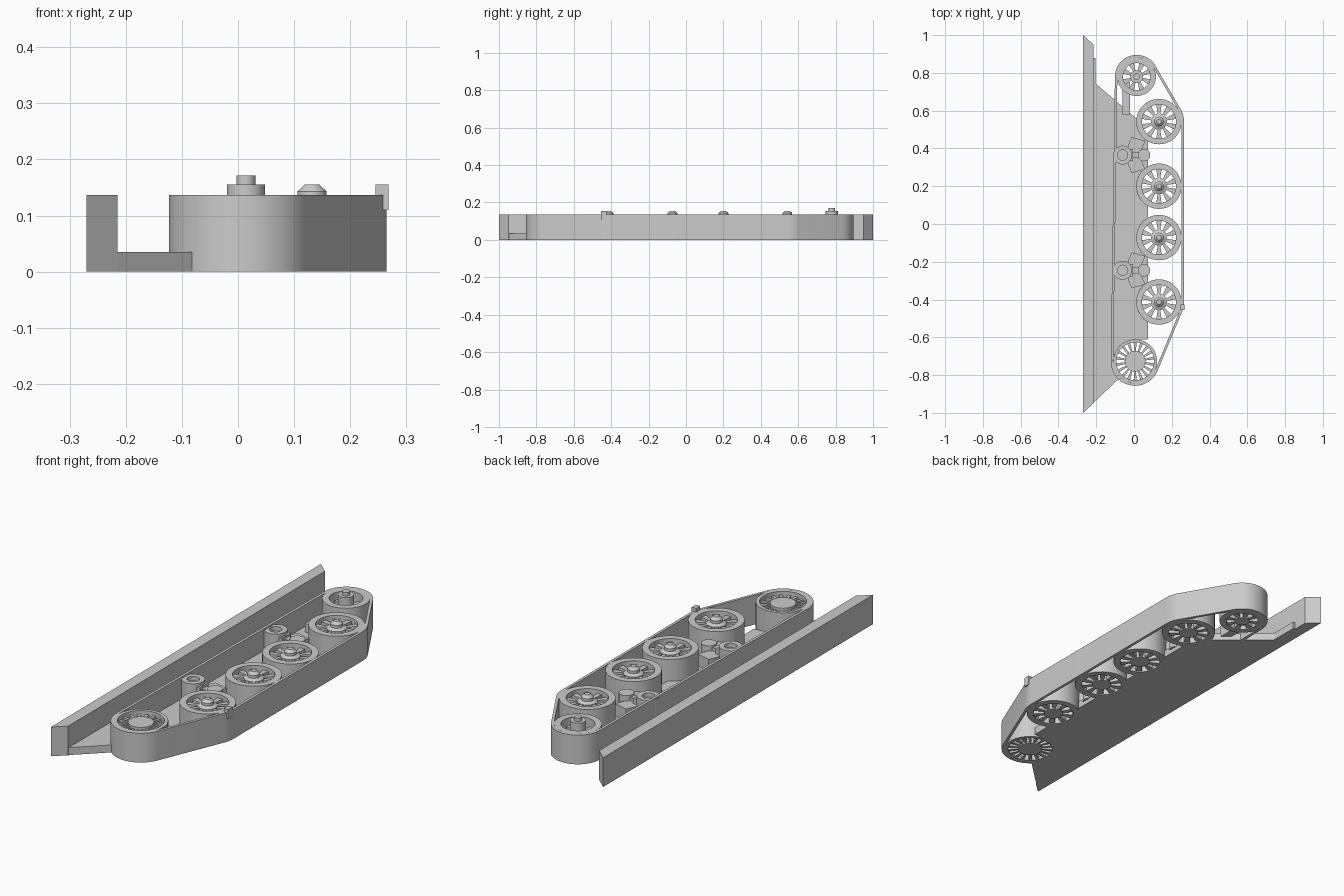
import bpy
import bmesh
from math import sin, cos, pi, sqrt, radians
from mathutils import Vector
from mathutils.geometry import convex_hull_2d

if "Cube" in bpy.data.objects:
    bpy.data.objects.remove(bpy.data.objects["Cube"])

grey = bpy.data.materials.new("plain grey")
grey.use_nodes = True
COLOR = (0.6, 0.6, 0.6, 1)
grey.diffuse_color = COLOR
grey.node_tree.nodes["Principled BSDF"].inputs["Base Color"].default_value = COLOR

TOP = 0.137      # height of the rims, belt and side wall
FLOOR = 0.035    # thickness of the base plate


def finish(name, bm):
    bmesh.ops.recalc_face_normals(bm, faces=bm.faces)
    mesh = bpy.data.meshes.new(name)
    bm.to_mesh(mesh)
    bm.free()
    mesh.materials.append(grey)
    obj = bpy.data.objects.new(name, mesh)
    bpy.context.collection.objects.link(obj)
    bpy.ops.object.select_all(action='DESELECT')
    obj.select_set(True)
    bpy.context.view_layer.objects.active = obj
    bpy.ops.object.shade_smooth_by_angle(angle=radians(30))


def add_prism(bm, outline, z0, z1):
    low = [bm.verts.new((x, y, z0)) for x, y in outline]
    high = [bm.verts.new((x, y, z1)) for x, y in outline]
    bm.faces.new(low)
    bm.faces.new(high)
    for i in range(len(low)):
        j = (i + 1) % len(low)
        bm.faces.new((low[i], low[j], high[j], high[i]))


def add_lathe(bm, centre, profile, steps=48):
    """Turn a closed (radius, height) profile about a vertical axis."""
    cx, cy = centre
    rings = []
    for r, z in profile:
        if r == 0:
            rings.append([bm.verts.new((cx, cy, z))] * steps)
        else:
            rings.append([bm.verts.new((cx + r * cos(2 * pi * i / steps),
                                        cy + r * sin(2 * pi * i / steps), z))
                          for i in range(steps)])
    for a, b in zip(rings, rings[1:] + rings[:1]):
        for i in range(steps):
            j = (i + 1) % steps
            corners = list(dict.fromkeys((a[i], a[j], b[j], b[i])))
            if len(corners) > 2:
                bm.faces.new(corners)


def rect(x0, x1, y0, y1):
    return [(x0, y0), (x1, y0), (x1, y1), (x0, y1)]


def wheel(name, centre, radius, inner, hub, spokes, spoke_top, fill):
    """Rim tube, tapered spokes and a turned hub."""
    bm = bmesh.new()
    add_lathe(bm, centre, [(radius, 0), (radius, TOP), (inner, TOP), (inner, 0)])
    add_lathe(bm, centre, hub)
    root = hub[1][0]
    half = fill * pi / spokes
    for k in range(spokes):
        a = 2 * pi * (k + 0.5) / spokes
        outline = [(centre[0] + r * cos(a + s * half), centre[1] + r * sin(a + s * half))
                   for r, s in ((root - 0.004, -1), (inner + 0.004, -1),
                                (inner + 0.004, 1), (root - 0.004, 1))]
        add_prism(bm, outline, 0.004, spoke_top)
    finish(name, bm)


# Wheels
ROAD_X, ROAD_R = 0.132, 0.12
road_ys = (0.542, 0.2, -0.072, -0.413)
idler = (0.014, 0.78)
sprocket = (0.006, -0.727)
SPROCKET_R = 0.116
IDLER_R = 0.102

road_hub = [(0, 0), (0.043, 0), (0.043, 0.122), (0.026, 0.13), (0.026, 0.143),
            (0.013, 0.155), (0, 0.155)]
for n, y in enumerate(road_ys, 1):
    wheel(f"road_wheel_{n}", (ROAD_X, y), ROAD_R, 0.09, road_hub, 10, 0.12, 0.5)

idler_hub = [(0, 0), (0.034, 0), (0.034, 0.155), (0.017, 0.155), (0.017, 0.171), (0, 0.171)]
wheel("idler_wheel", idler, IDLER_R, 0.072, idler_hub, 8, 0.1, 0.5)

sprocket_hub = [(0, 0), (0.055, 0), (0.055, 0.13), (0, 0.13)]
wheel("drive_sprocket", sprocket, SPROCKET_R, 0.1, sprocket_hub, 18, 0.12, 0.45)

# Track belt: tight loop round the end wheels, with a constant thickness
rim = []
for (cx, cy), r in ((idler, IDLER_R), (sprocket, SPROCKET_R),
                    ((ROAD_X, road_ys[0]), ROAD_R), ((ROAD_X, road_ys[3]), ROAD_R)):
    for i in range(64):
        way = Vector((cos(2 * pi * i / 64), sin(2 * pi * i / 64)))
        rim.append((Vector((cx, cy)) + r * way, way))
path = [rim[i] for i in convex_hull_2d([p for p, way in rim])]
bm = bmesh.new()
sections = []
for p, way in path:
    q = p + 0.013 * way
    sections.append([bm.verts.new(c) for c in ((p.x, p.y, 0), (q.x, q.y, 0),
                                               (q.x, q.y, TOP), (p.x, p.y, TOP))])
for a, b in zip(sections, sections[1:] + sections[:1]):
    for k in range(4):
        bm.faces.new((a[k - 1], a[k], b[k], b[k - 1]))
finish("track_belt", bm)

bm = bmesh.new()
add_prism(bm, rect(0.245, 0.268, -0.455, -0.425), 0.11, 0.155)
finish("belt_pin", bm)


# Base plate: its outer edge is scalloped round the wheels
def plate_edge(y):
    x = min(0.075, -0.27 + 1.05 * (y + 1), max(-0.205, -0.205 + 1.17 * (0.745 - y)))
    discs = [((ROAD_X, wy), ROAD_R) for wy in road_ys] + [(sprocket, SPROCKET_R)]
    for (cx, cy), r in discs:
        d = r * r - (y - cy) ** 2
        if d > 0:
            x = min(x, cx - sqrt(d))
    return x


STEPS = 300
edge = [(plate_edge(y), y) for y in (-0.99 + 1.87 * i / STEPS for i in range(STEPS + 1))]
bm = bmesh.new()
add_prism(bm, [(-0.265, -0.995)] + edge + [(-0.265, 0.88)], 0, FLOOR)
finish("base_plate", bm)

# Side wall with bevelled ends
bm = bmesh.new()
add_prism(bm, [(-0.27, -1), (-0.215, -0.95), (-0.215, 0.95), (-0.27, 1)], 0, TOP)
finish("side_wall", bm)

# Idler arm
bm = bmesh.new()
add_prism(bm, rect(-0.06, -0.022, 0.58, 0.75), 0.02, 0.075)
finish("idler_arm", bm)

# Suspension units: return roller, rocker arms and pivot
for n, y in enumerate((0.365, -0.245), 1):
    bm = bmesh.new()
    add_lathe(bm, (-0.06, y), [(0, FLOOR), (0.05, FLOOR), (0.05, 0.13), (0.027, 0.13),
                               (0.027, 0.11), (0, 0.11)], 32)
    finish(f"return_roller_{n}", bm)

    bm = bmesh.new()
    arm = [(-0.032, 0), (-0.032, 0.05), (-0.012, 0.095), (0.06, 0.075), (0.04, 0.03)]
    for s in (1, -1):
        add_prism(bm, [(x, y + s * dy) for x, dy in arm + [(0.04, 0)]], FLOOR - 0.005, 0.09)
    finish(f"rocker_arms_{n}", bm)

    bm = bmesh.new()
    add_prism(bm, rect(-0.015, 0.055, y - 0.016, y + 0.016), FLOOR, 0.105)
    add_prism(bm, rect(-0.028, -0.004, y - 0.032, y + 0.032), FLOOR, 0.115)
    add_lathe(bm, (0.053, y), [(0, 0.02), (0.033, 0.02), (0.033, 0.115), (0, 0.115)], 32)
    finish(f"suspension_pivot_{n}", bm)
